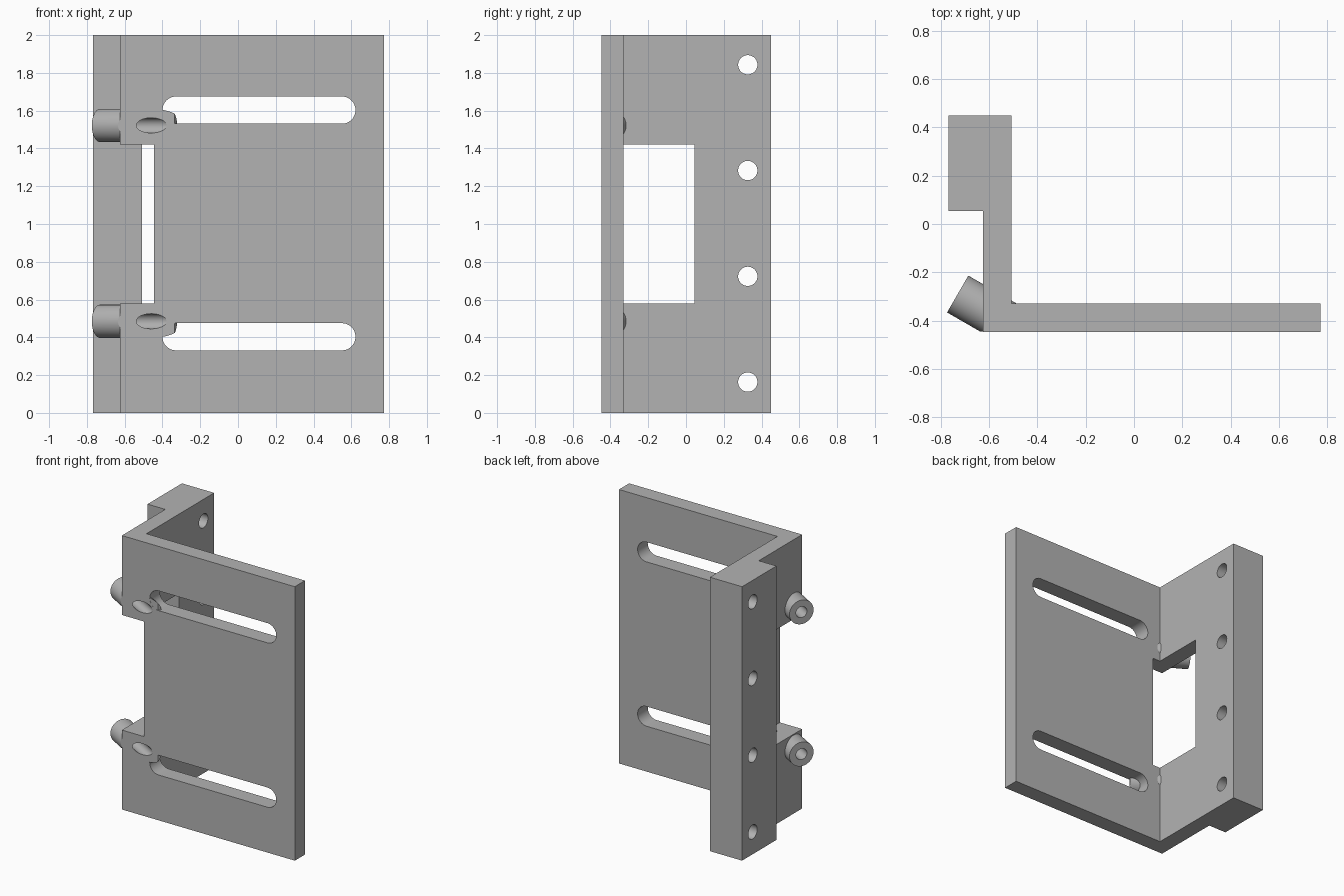
import bpy
import bmesh
import math
from mathutils import Matrix, Vector

if "Cube" in bpy.data.objects:
    bpy.data.objects.remove(bpy.data.objects["Cube"], do_unlink=True)

grey = bpy.data.materials.new("plain grey")
grey.use_nodes = True
colour = (0.45, 0.45, 0.45, 1)
grey.diffuse_color = colour
grey.node_tree.nodes["Principled BSDF"].inputs["Base Color"].default_value = colour


def make_object(name, bm):
    bmesh.ops.recalc_face_normals(bm, faces=bm.faces)
    mesh = bpy.data.meshes.new(name)
    bm.to_mesh(mesh)
    bm.free()
    mesh.materials.append(grey)
    obj = bpy.data.objects.new(name, mesh)
    bpy.context.collection.objects.link(obj)
    return obj


def prism(name, outline, depth):
    """Extrude a closed outline of 3D points along a vector."""
    bm = bmesh.new()
    face = bm.faces.new([bm.verts.new(p) for p in outline])
    moved = bmesh.ops.extrude_face_region(bm, geom=[face])["geom"]
    verts = [v for v in moved if isinstance(v, bmesh.types.BMVert)]
    bmesh.ops.translate(bm, verts=verts, vec=depth)
    return make_object(name, bm)


def box(name, x0, x1, y0, y1, z0, z1):
    return prism(name, [(x0, y0, z0), (x1, y0, z0), (x1, y1, z0), (x0, y1, z0)],
                 (0, 0, z1 - z0))


def rod(name, start, end, radius):
    start, end = Vector(start), Vector(end)
    axis = end - start
    turn = axis.to_track_quat('Z', 'Y').to_matrix().to_4x4()
    bm = bmesh.new()
    bmesh.ops.create_cone(bm, cap_ends=True, segments=48, radius1=radius,
                          radius2=radius, depth=axis.length,
                          matrix=Matrix.Translation((start + end) / 2) @ turn)
    return make_object(name, bm)


def combine(target, tool, operation):
    mod = target.modifiers.new(operation.lower(), 'BOOLEAN')
    mod.operation, mod.object, mod.solver = operation, tool, 'EXACT'
    bpy.context.view_layer.objects.active = target
    bpy.ops.object.modifier_apply(modifier=mod.name)
    bpy.data.objects.remove(tool, do_unlink=True)


# Angled bracket: front plate, side wall and thick rear flange in one profile
front, back, right, left = -0.447, 0.45, -0.768, 0.772
wall_out, wall_in, plate_back, step = -0.625, -0.508, -0.33, 0.053
profile = [(wall_out, front), (left, front), (left, plate_back), (wall_in, plate_back),
           (wall_in, back), (right, back), (right, step), (wall_out, step)]
bracket = prism("bracket", [(x, y, 0) for x, y in profile], (0, 0, 2))

# Corner window
combine(bracket, box("window_cutter", -0.8, -0.445, -0.6, 0.046, 0.58, 1.42), 'DIFFERENCE')

# Long adjustment slots
slot_radius = 0.072
for z in (0.403, 1.603):
    outline = []
    for cx, begin in ((0.55, -90), (-0.328, 90)):
        for i in range(25):
            a = math.radians(begin + i * 7.5)
            outline.append((cx + slot_radius * math.cos(a), -0.6, z + slot_radius * math.sin(a)))
    combine(bracket, prism("slot_cutter", outline, (0, 0.4, 0)), 'DIFFERENCE')

# Mounting holes through the flange
for i in range(4):
    z = 0.163 + i * 0.56
    combine(bracket, rod("hole_cutter", (-1, 0.327, z), (-0.3, 0.327, z), 0.051), 'DIFFERENCE')

# Slanted tubes through the corner, trimmed flush with the front and then bored
slant = Vector((math.cos(math.radians(30)), -0.5, 0))
for z in (0.485, 1.522):
    cap = Vector((-0.73, -0.29, z))
    tube = rod("slanted_tube", cap, cap + slant * 0.42, 0.088)
    combine(tube, box("trim_cutter", -1, 0, -1, front + 0.001, z - 0.2, z + 0.2), 'DIFFERENCE')
    combine(bracket, tube, 'UNION')
    combine(bracket, rod("bore_cutter", cap - slant * 0.1, cap + slant * 0.6, 0.04), 'DIFFERENCE')

bpy.ops.object.select_all(action='DESELECT')
bracket.select_set(True)
bpy.context.view_layer.objects.active = bracket
bpy.ops.object.shade_smooth_by_angle(angle=math.radians(30))
